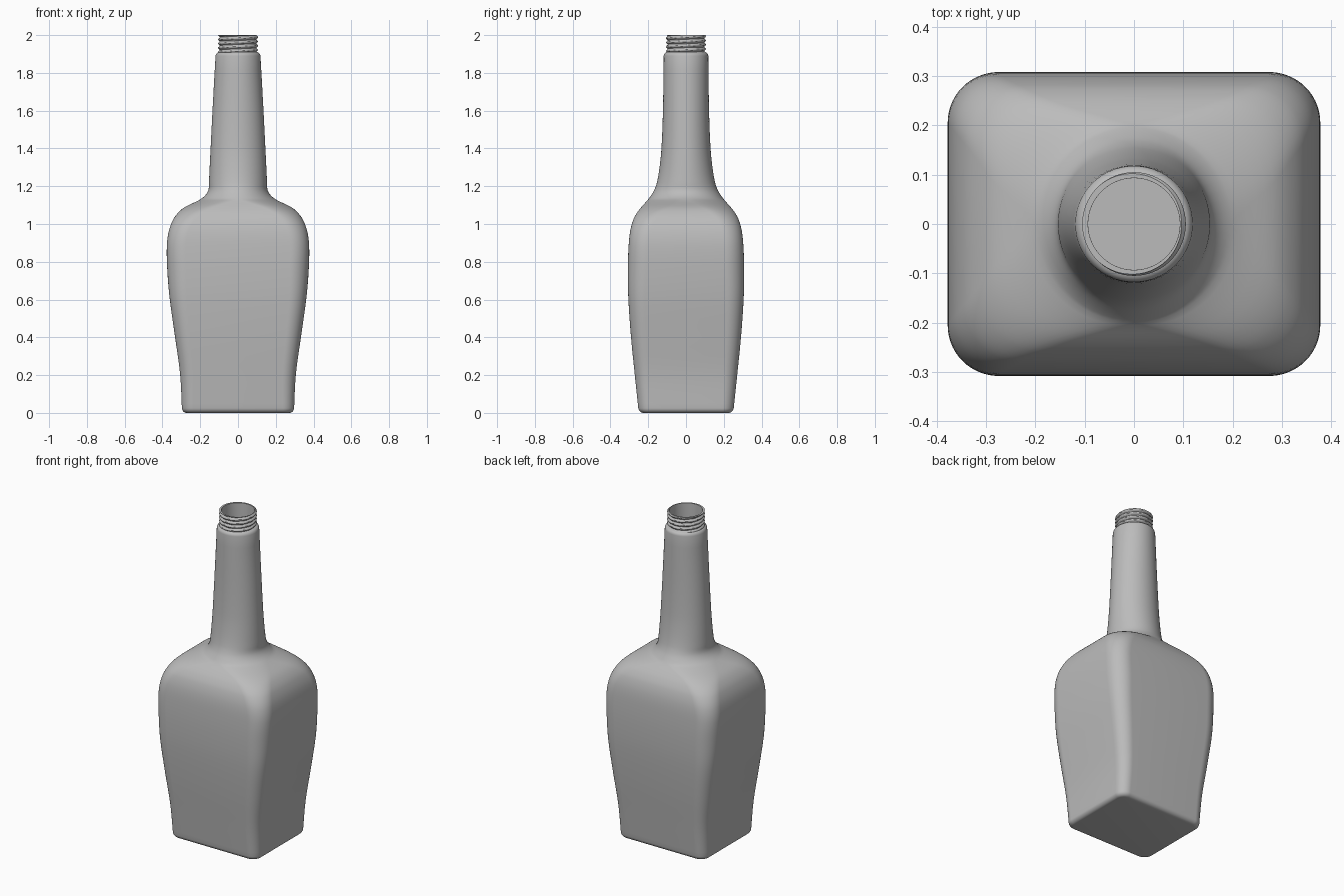
import bpy
import bmesh
import math

old = bpy.data.objects.get("Cube")
if old:
    bpy.data.objects.remove(old, do_unlink=True)

# One plain grey for the whole bottle
grey = bpy.data.materials.new("plain_grey")
grey.use_nodes = True
COLOUR = (0.5, 0.5, 0.5, 1.0)
grey.diffuse_color = COLOUR
grey.node_tree.nodes["Principled BSDF"].inputs["Base Color"].default_value = COLOUR

# Cross-sections: height, half width, half depth, corner radius
SECTIONS = [
    (0.0, 0.296, 0.250, 0.06),
    (0.2, 0.306, 0.271, 0.07),
    (0.4, 0.333, 0.291, 0.08),
    (0.6, 0.361, 0.305, 0.09),
    (0.75, 0.374, 0.308, 0.10),
    (0.88, 0.377, 0.304, 0.10),
    (0.96, 0.367, 0.296, 0.105),
    (1.02, 0.345, 0.280, 0.115),
    (1.06, 0.317, 0.259, 0.13),
    (1.09, 0.281, 0.236, 0.155),
    (1.125, 0.209, 0.205, 0.19),
    (1.15, 0.175, 0.186, 0.22),
    (1.18, 0.157, 0.168, 0.22),
    (1.22, 0.154, 0.154, 0.22),
    (1.3, 0.150, 0.140, 0.22),
    (1.4, 0.145, 0.130, 0.22),
    (1.6, 0.135, 0.122, 0.22),
    (1.89, 0.119, 0.118, 0.22),
]
ARC = 14          # segments in each corner
NECK_TOP, TOP, BORE = 1.91, 2.0, 0.093


def slope(i, c):
    a, b = SECTIONS[max(i - 1, 0)], SECTIONS[min(i + 1, len(SECTIONS) - 1)]
    return (b[c] - a[c]) / (b[0] - a[0])


def section_at(z):
    """Smoothly interpolated half width, half depth and corner radius."""
    i = 0
    while i < len(SECTIONS) - 2 and z > SECTIONS[i + 1][0]:
        i += 1
    a, b = SECTIONS[i], SECTIONS[i + 1]
    h = b[0] - a[0]
    t = (z - a[0]) / h
    s = t * t * (3 - 2 * t)
    return [a[c] * (1 - s) + b[c] * s
            + h * t * (1 - t) * ((1 - t) * slope(i, c) - t * slope(i + 1, c))
            for c in (1, 2, 3)]


def ring(z, hx, hy, r):
    """Rounded rectangle, which becomes an ellipse for a large radius."""
    rx, ry = min(r, hx), min(r, hy)
    points = []
    for q, (sx, sy) in enumerate(((1, 1), (-1, 1), (-1, -1), (1, -1))):
        for k in range(ARC + 1):
            a = (q + k / ARC) * math.pi / 2
            points.append((sx * (hx - rx) + rx * math.cos(a),
                           sy * (hy - ry) + ry * math.sin(a), z))
    return points


def circle(z, radius, n=96):
    return [(radius(a, z) * math.cos(a), radius(a, z) * math.sin(a), z)
            for a in (i * math.tau / n for i in range(n))]


def loft(name, rings, cap_start=False, cap_end=False):
    bm = bmesh.new()
    rows = [[bm.verts.new(p) for p in r] for r in rings]
    n = len(rows[0])
    for a, b in zip(rows, rows[1:]):
        for i in range(n):
            j = (i + 1) % n
            bm.faces.new((a[i], a[j], b[j], b[i]))
    if cap_start:
        bm.faces.new(rows[0][::-1])
    if cap_end:
        bm.faces.new(rows[-1])
    bmesh.ops.remove_doubles(bm, verts=bm.verts, dist=1e-5)
    mesh = bpy.data.meshes.new(name)
    bm.to_mesh(mesh)
    bm.free()
    mesh.materials.append(grey)
    obj = bpy.data.objects.new(name, mesh)
    bpy.context.collection.objects.link(obj)
    bpy.ops.object.select_all(action="DESELECT")
    obj.select_set(True)
    bpy.context.view_layer.objects.active = obj
    bpy.ops.object.shade_smooth_by_angle(angle=math.radians(40))
    return obj


# Heights at which the body is sliced
heights = []
for a, b in zip(SECTIONS, SECTIONS[1:]):
    heights += [a[0] + (b[0] - a[0]) * k / 4 for k in range(4)]
heights.append(SECTIONS[-1][0])

# Outer body: rounded base edge, body, neck and rounded neck top
outer = []
BEVEL = 0.025
for k in range(7):
    a = k / 6 * math.pi / 2
    z = BEVEL * (1 - math.cos(a))
    inset = BEVEL * (1 - math.sin(a))
    hx, hy, r = section_at(z)
    outer.append(ring(z, hx - inset, hy - inset, r - inset))
outer += [ring(z, *section_at(z)) for z in heights if z > BEVEL]
for k in range(1, 6):
    a = k / 5 * math.pi / 2
    r = 0.098 + 0.020 * math.cos(a)
    outer.append(ring(SECTIONS[-1][0] + 0.020 * math.sin(a), r, r, 1))
outer.append(ring(NECK_TOP, BORE, BORE, 1))
loft("bottle_body", outer, cap_start=True)

# Inner wall, running from the mouth down to the inside floor
WALL = 0.025
inner = [ring(TOP, BORE, BORE, 1), ring(NECK_TOP, BORE, BORE, 1)]
for z in reversed(heights):
    if z > WALL:
        hx, hy, r = section_at(z)
        inner.append(ring(z, hx - WALL, hy - WALL, max(r - WALL, 0.03)))
hx, hy, r = section_at(WALL)
inner.append(ring(WALL, hx - WALL, hy - WALL, 0.03))
loft("inner_wall", inner, cap_end=True)

# Screw thread: a spiral ridge around the mouth, closed by a flat lip
PITCH = 0.0225


def thread_radius(angle, z):
    phase = ((z - NECK_TOP) / PITCH - angle / math.tau) % 1
    ridge = min(1, 1.35 * (1 - abs(2 * phase - 1)))
    return 0.096 + 0.009 * ridge


STEPS = 40
thread = [circle(NECK_TOP - 0.002 + (TOP - NECK_TOP + 0.002) * k / STEPS, thread_radius)
          for k in range(STEPS + 1)]
thread.append(circle(TOP, lambda a, z: BORE))
loft("screw_thread", thread)
